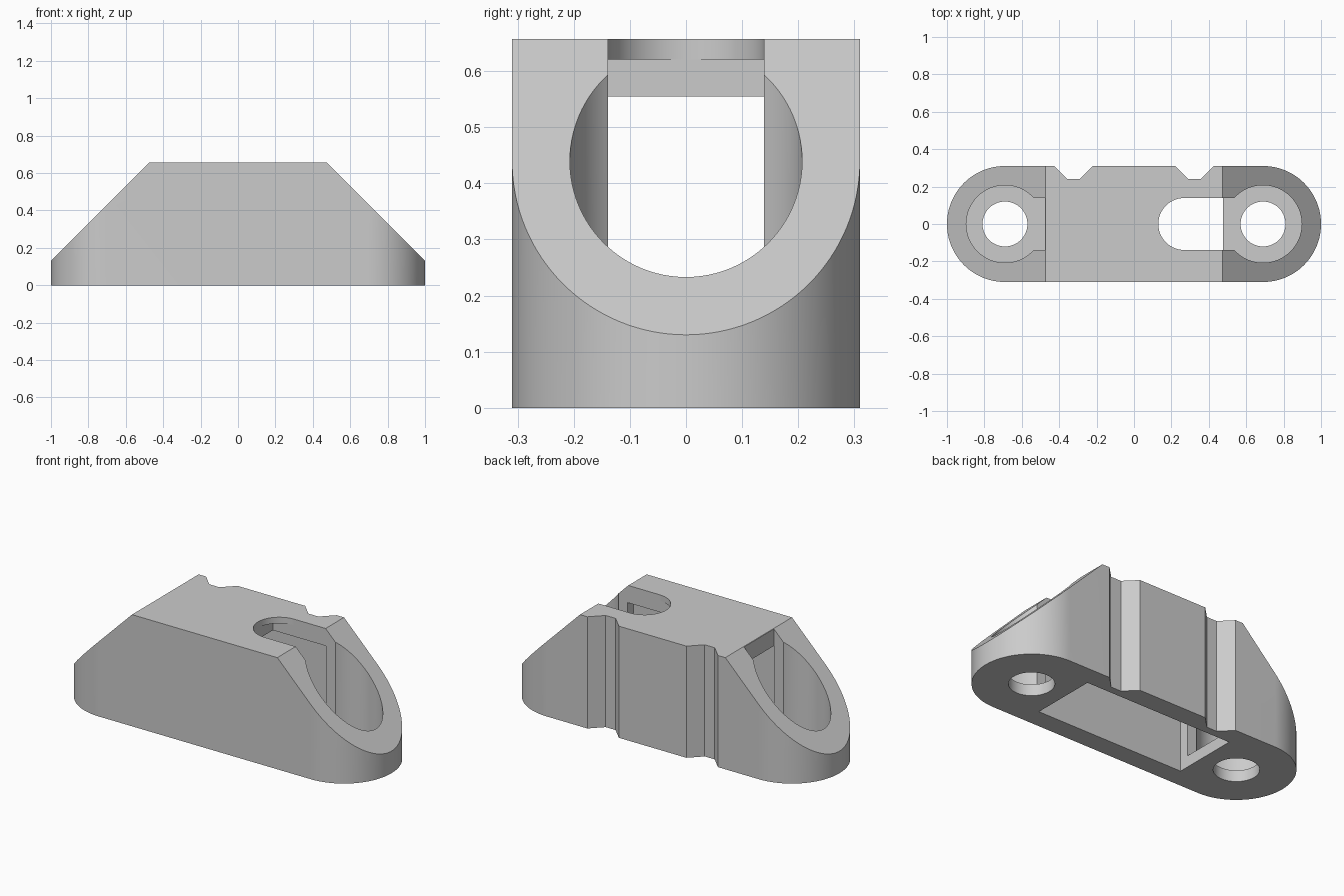
import bpy
import bmesh
from math import pi, sin, cos, radians
from mathutils import Matrix, Vector

cube = bpy.data.objects.get("Cube")
if cube:
    bpy.data.objects.remove(cube, do_unlink=True)

# Main dimensions
HALF_W, HEIGHT, END_X = 0.31, 0.657, 0.69
LIP, TOP_X = 0.13, 0.473
FLOOR, BORE_R, HOLE_R = 0.066, 0.207, 0.12
SLOT_W, SLOT_X = 0.139, 0.13
POCKET_X, POCKET_W, POCKET_Z = 0.477, 0.195, 0.555
BRIDGE_Z = 0.621

grey = bpy.data.materials.new("plain_grey")
grey.use_nodes = True
colour = (0.6, 0.6, 0.6, 1)
grey.diffuse_color = colour
grey.node_tree.nodes["Principled BSDF"].inputs["Base Color"].default_value = colour


def prism(name, outline, low, high, matrix=None):
    """Extrude a flat outline from low to high."""
    bm = bmesh.new()
    face = bm.faces.new([bm.verts.new((x, y, low)) for x, y in outline])
    new = bmesh.ops.extrude_face_region(bm, geom=[face])["geom"]
    top = [v for v in new if isinstance(v, bmesh.types.BMVert)]
    bmesh.ops.translate(bm, verts=top, vec=Vector((0, 0, high - low)))
    if matrix:
        bm.transform(matrix)
    bmesh.ops.recalc_face_normals(bm, faces=bm.faces)
    mesh = bpy.data.meshes.new(name)
    bm.to_mesh(mesh)
    bm.free()
    mesh.materials.append(grey)
    obj = bpy.data.objects.new(name, mesh)
    bpy.context.collection.objects.link(obj)
    return obj


def arc(cx, radius, start, end, steps):
    angles = [start + (end - start) * i / steps for i in range(steps + 1)]
    return [(cx + radius * cos(a), radius * sin(a)) for a in angles]


def circle(cx, radius, steps=96):
    return arc(cx, radius, 0, 2 * pi, steps)[:-1]


def rect(x0, x1, half_w):
    return [(x0, -half_w), (x1, -half_w), (x1, half_w), (x0, half_w)]


def combine(target, tool, operation="DIFFERENCE"):
    mod = target.modifiers.new(tool.name, "BOOLEAN")
    mod.operation = operation
    mod.solver = "EXACT"
    mod.object = tool
    bpy.context.view_layer.objects.active = target
    bpy.ops.object.modifier_apply(modifier=mod.name)
    bpy.data.objects.remove(tool, do_unlink=True)


# Round-ended block
outline = arc(END_X, HALF_W, -pi / 2, pi / 2, 64) + arc(-END_X, HALF_W, pi / 2, 3 * pi / 2, 64)
body = prism("bracket_body", outline, 0, HEIGHT)

# Sloped ends: keep what lies inside a trapezoid seen from the front
slope = (HEIGHT - LIP) / (1 - TOP_X)
reach, over = 1.05, 0.05
side = [(reach, -over), (reach, LIP - over * slope), (TOP_X, HEIGHT), (TOP_X, 0.8)]
side += [(-x, z) for x, z in reversed(side)]
combine(body, prism("end_slopes", side, -0.5, 0.5, Matrix.Rotation(radians(90), 4, "X")), "INTERSECT")

# Hollow underside
combine(body, prism("pocket", rect(-POCKET_X, POCKET_X, POCKET_W), -0.1, POCKET_Z))

for s in (1, -1):
    # Screw recess, screw hole and passage into the pocket
    combine(body, prism("recess", circle(s * END_X, BORE_R), FLOOR, 1))
    combine(body, prism("screw_hole", circle(s * END_X, HOLE_R), -0.1, 0.2))
    inner = TOP_X + 0.002
    combine(body, prism("passage", rect(*sorted((s * inner, s * END_X)), SLOT_W), FLOOR + 0.0005, 1))
    # Tapered groove on the back
    groove = [(0.29, 0.24), (0.355, 0.24), (0.515, 0.4), (0.13, 0.4)]
    combine(body, prism("groove", [(s * x, y) for x, y in groove], -0.1, 1))

# Top slot: square lower step, round end above
combine(body, prism("slot_step", rect(SLOT_X, END_X, SLOT_W), 0.5, BRIDGE_Z))
slot = arc(SLOT_X + SLOT_W, SLOT_W, pi / 2, 3 * pi / 2, 48)
slot += [(END_X, -SLOT_W), (END_X, SLOT_W)]
combine(body, prism("slot_top", slot, 0.6, 1))

# Smooth curved walls, crisp edges
bpy.ops.object.select_all(action="DESELECT")
body.select_set(True)
bpy.context.view_layer.objects.active = body
bpy.ops.object.shade_smooth_by_angle(angle=radians(25))
